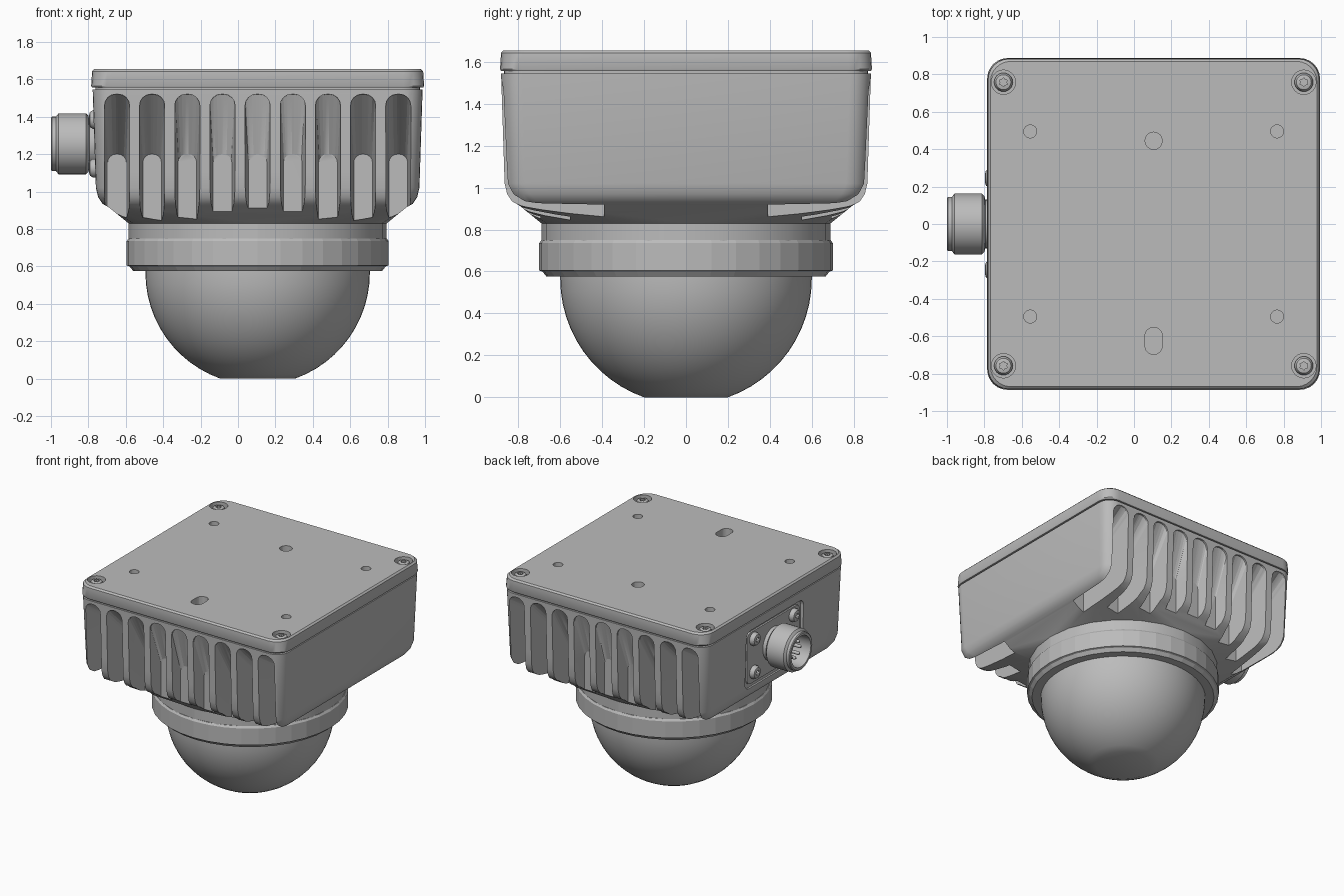
import bpy, bmesh, math
from mathutils import Matrix, Vector

if "Cube" in bpy.data.objects:
    bpy.data.objects.remove(bpy.data.objects["Cube"])

CX = 0.105          # housing centre in x
PORT_Z = 1.255      # connector height

grey = bpy.data.materials.new("cast_grey")
grey.use_nodes = True
tone = (0.5, 0.5, 0.5, 1)
grey.diffuse_color = tone
grey.node_tree.nodes["Principled BSDF"].inputs["Base Color"].default_value = tone


def finish(name, bm, smooth=True, angle=35):
    bmesh.ops.recalc_face_normals(bm, faces=bm.faces)
    mesh = bpy.data.meshes.new(name)
    bm.to_mesh(mesh)
    bm.free()
    mesh.materials.append(grey)
    ob = bpy.data.objects.new(name, mesh)
    bpy.context.collection.objects.link(ob)
    if smooth:
        shade(ob, angle)
    return ob


def shade(ob, angle=35):
    bpy.ops.object.select_all(action='DESELECT')
    ob.select_set(True)
    bpy.context.view_layer.objects.active = ob
    bpy.ops.object.shade_smooth_by_angle(angle=math.radians(angle))


def loft(bm, rings, caps=True):
    """Skin a list of equally long point rings."""
    loops = [[bm.verts.new(p) for p in ring] for ring in rings]
    n = len(loops[0])
    for a, b in zip(loops, loops[1:]):
        for i in range(n):
            j = (i + 1) % n
            bm.faces.new((a[i], a[j], b[j], b[i]))
    if caps:
        bm.faces.new(loops[0])
        bm.faces.new(loops[-1])


def rounded(hx, hy, r, steps=6):
    """Outline of a rounded rectangle."""
    pts = []
    for k, (sx, sy) in enumerate([(1, 1), (-1, 1), (-1, -1), (1, -1)]):
        for s in range(steps + 1):
            a = math.pi / 2 * (k + s / steps)
            pts.append((sx * (hx - r) + r * math.cos(a), sy * (hy - r) + r * math.sin(a)))
    return pts


def level(pts, z):
    return [(CX + x, y, z) for x, y in pts]


def turned(bm, profile, sides, matrix, caps=True):
    """Turn (radius, height) pairs around the local z axis."""
    rings = []
    for r, h in profile:
        rings.append([matrix @ Vector((r * math.cos(2 * math.pi * i / sides),
                                       r * math.sin(2 * math.pi * i / sides), h))
                      for i in range(sides)])
    loft(bm, rings, caps)


def cut(ob, bm):
    cutter = finish(ob.name + "_cutter", bm, False)
    cutter.hide_render = True
    mod = ob.modifiers.new("cut", 'BOOLEAN')
    mod.operation, mod.solver, mod.object = 'DIFFERENCE', 'EXACT', cutter
    bpy.ops.object.select_all(action='DESELECT')
    bpy.context.view_layer.objects.active = ob
    ob.select_set(True)
    bpy.ops.object.modifier_apply(modifier=mod.name)
    bpy.data.objects.remove(cutter)
    shade(ob)


def at(x, y, z):
    return Matrix.Translation((x, y, z))


# Housing: drafted rounded box running down into a round neck
bm = bmesh.new()
sections = [(1.545, 0.882, 0.1), (1.02, 0.865, 0.1), (0.97, 0.853, 0.11),
            (0.935, 0.83, 0.12), (0.915, 0.795, 0.14)]
rings = [level(rounded(h, h, r), z) for z, h, r in sections]
rings += [level(rounded(0.69, 0.69, 0.689), z) for z in (0.83, 0.745)]
loft(bm, rings)
housing = finish("housing", bm)

# Cooling slots front and back, deeper near the corners
bm = bmesh.new()
for side in (-1, 1):
    for k in range(-4, 5):
        dx = k * 0.188
        end = math.sqrt(0.79 ** 2 - dx * dx) if abs(k) < 4 else 0.39
        rings = []
        for y, top, half in ((1.0, 1.525, 0.068), (0.868, 1.52, 0.067), (end, 1.2, 0.05)):
            mid = (top + 0.6) / 2
            rings.append([(CX + dx + px, side * y, mid + pz)
                          for px, pz in rounded(half, top - mid, half * 0.9, 4)])
        loft(bm, rings)
cut(housing, bm)

# Shallow pocket for the connector flange
bm = bmesh.new()
loft(bm, [[(x, py, PORT_Z - 0.01 + pz) for py, pz in rounded(0.355, 0.23, 0.05)]
          for x in (-0.9, -0.745)])
cut(housing, bm)

# Gasket and lid
bm = bmesh.new()
loft(bm, [level(rounded(0.868, 0.868, 0.1), z) for z in (1.53, 1.57)])
finish("gasket", bm)

bm = bmesh.new()
loft(bm, [level(rounded(hx, hx - 0.003, 0.11), z) for z, hx in
          ((1.555, 0.885), (1.565, 0.89), (1.643, 0.885), (1.655, 0.873))])
lid = finish("lid", bm)

# Lid holes: screw recesses, mounting holes and a locating slot
corners = [(CX + sx * 0.803, sy * 0.758) for sx in (-1, 1) for sy in (-1, 1)]
bm = bmesh.new()
for x, y in corners:
    turned(bm, [(0.065, 1.61), (0.065, 1.7)], 24, at(x, y, 0))
for sx in (-1, 1):
    for sy in (-1, 1):
        turned(bm, [(0.035, 1.59), (0.035, 1.7)], 16, at(CX + sx * 0.66, sy * 0.495, 0))
turned(bm, [(0.046, 1.59), (0.046, 1.7)], 16, at(CX, 0.445, 0))
loft(bm, [[(CX + x, y - 0.625, z) for x, y in rounded(0.046, 0.072, 0.045)]
          for z in (1.59, 1.7)])
cut(lid, bm)


def screw(name, matrix, r):
    """Button head with a six-point socket."""
    bm = bmesh.new()
    turned(bm, [(r, 0), (r, 0.018), (r * 0.8, 0.034), (r * 0.5, 0.038)], 24, matrix)
    ob = finish(name, bm)
    bm = bmesh.new()
    rings = []
    for h in (0.012, 0.1):
        rings.append([matrix @ Vector((r * (0.48 if i % 2 else 0.33) * math.cos(i * math.pi / 6),
                                       r * (0.48 if i % 2 else 0.33) * math.sin(i * math.pi / 6), h))
                      for i in range(12)])
    loft(bm, rings)
    cut(ob, bm)


for i, (x, y) in enumerate(corners):
    screw(f"lid_screw_{i + 1}", at(x, y, 1.609), 0.05)

# Faceted retaining collar under the neck
bm = bmesh.new()
turned(bm, [(0.6, 0.575), (0.665, 0.575), (0.685, 0.6), (0.7, 0.605), (0.7, 0.735),
            (0.69, 0.75), (0.6, 0.75)], 36, at(CX, 0, 0))
finish("collar", bm, False)

# Dome with a small flat at the bottom
bm = bmesh.new()
start = math.asin(0.2 / 0.6)
drop = 0.6 * math.cos(start)
arc = [start + (math.pi / 2 - start) * i / 12 for i in range(13)]
turned(bm, [(0.6 * math.sin(a), drop - 0.6 * math.cos(a)) for a in arc] + [(0.6, 0.62)],
       64, at(CX, 0, 0))
finish("dome", bm)

# Connector facing -x: flange, threaded shell and pins
outward = at(-0.745, 0, PORT_Z) @ Matrix.Rotation(-math.pi / 2, 4, 'Y')
bm = bmesh.new()
loft(bm, [[(x, py, PORT_Z - 0.01 + pz) for py, pz in rounded(0.325, 0.2, 0.04)]
          for x in (-0.74, -0.758)])
finish("connector_flange", bm)

bm = bmesh.new()
turned(bm, [(0.13, 0), (0.13, 0.05), (0.15, 0.055), (0.163, 0.068), (0.163, 0.215), (0.145, 0.228),
            (0.145, 0.25), (0.138, 0.255), (0.12, 0.255), (0.115, 0.1)], 40, outward)
finish("connector_shell", bm)

bm = bmesh.new()
for i in range(8):
    a = i * math.pi / 4
    r = 0.065
    turned(bm, [(0.013, 0.09), (0.013, 0.2), (0.007, 0.21)], 10,
           outward @ at(r * math.cos(a), r * math.sin(a), 0))
finish("connector_pins", bm)

for i, (y, z) in enumerate([(sy * 0.245, sz * 0.13) for sy in (-1, 1) for sz in (-1, 1)]):
    screw(f"flange_screw_{i + 1}", at(-0.013, y, z) @ outward, 0.05)
